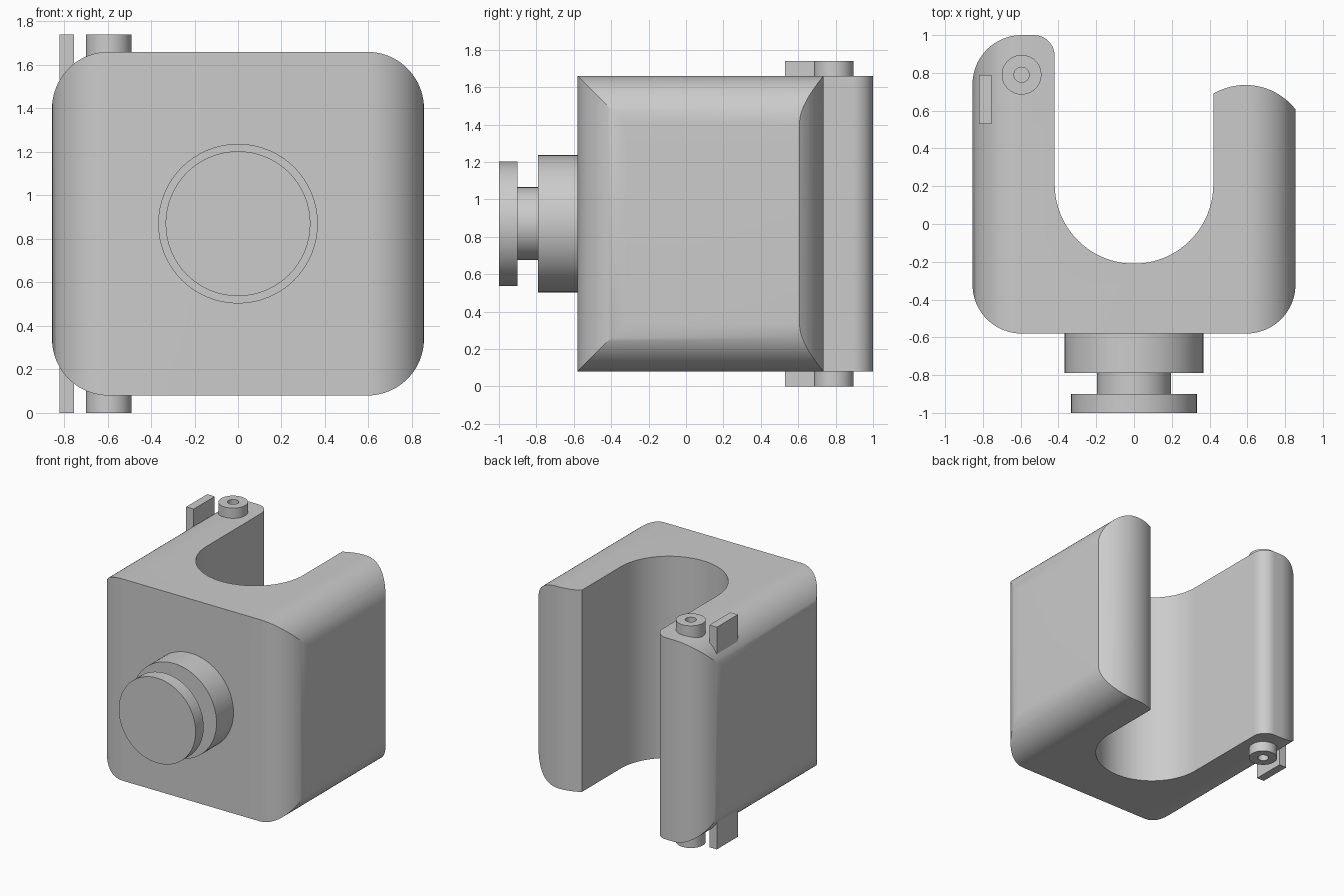
import bpy, bmesh
from math import sin, cos, pi, radians, atan2
from mathutils import Matrix

cube = bpy.data.objects.get("Cube")
if cube:
    bpy.data.objects.remove(cube, do_unlink=True)

grey = bpy.data.materials.new("plain_grey")
grey.use_nodes = True
colour = (0.6, 0.6, 0.6, 1)
grey.diffuse_color = colour
grey.node_tree.nodes["Principled BSDF"].inputs["Base Color"].default_value = colour


def arc(cx, cy, r, start, end, n=20):
    """Points on an arc, angles in degrees."""
    steps = [radians(start + (end - start) * i / n) for i in range(n + 1)]
    return [(cx + r * cos(a), cy + r * sin(a)) for a in steps]


def finish(bm, name):
    bmesh.ops.recalc_face_normals(bm, faces=bm.faces)
    mesh = bpy.data.meshes.new(name)
    bm.to_mesh(mesh)
    bm.free()
    mesh.materials.append(grey)
    obj = bpy.data.objects.new(name, mesh)
    bpy.context.collection.objects.link(obj)
    return obj


def prism(name, outline, place, depth):
    """Extrude an outline; place maps each outline point to 3D."""
    bm = bmesh.new()
    face = bm.faces.new([bm.verts.new(place(u, v)) for u, v in outline])
    ext = bmesh.ops.extrude_face_region(bm, geom=[face])["geom"]
    bmesh.ops.translate(bm, vec=depth, verts=[g for g in ext if isinstance(g, bmesh.types.BMVert)])
    return finish(bm, name)


def lathe(name, profile, location, tilt=0, segments=64):
    """Revolve (radius, height) points about z, then tilt about x."""
    bm = bmesh.new()
    verts = [bm.verts.new((r, 0, h)) for r, h in profile]
    edges = [bm.edges.new(pair) for pair in zip(verts, verts[1:])]
    bmesh.ops.spin(bm, geom=verts + edges, cent=(0, 0, 0), axis=(0, 0, 1),
                   angle=2 * pi, steps=segments, use_duplicate=False)
    bmesh.ops.remove_doubles(bm, verts=bm.verts, dist=0.0001)
    bm.transform(Matrix.Translation(location) @ Matrix.Rotation(tilt, 4, "X"))
    return finish(bm, name)


def smooth(obj):
    bpy.ops.object.select_all(action="DESELECT")
    obj.select_set(True)
    bpy.context.view_layer.objects.active = obj
    bpy.ops.object.shade_smooth_by_angle(angle=radians(25))


# Body: a U-shaped plan, intersected with a rounded front outline
W, R = 0.855, 0.26
BOTTOM, TOP, FRONT = 0.08, 1.66, -0.58
tip_x, tip_y, tip_r = 0.59, 0.40, 0.336
outer = pi / 2 - atan2(W - tip_x, 0.605 - tip_y)
inner = pi / 2 + atan2(tip_x - 0.42, 0.69 - tip_y)
plan = (arc(-W + R, FRONT + R, R, 180, 270)
        + arc(W - R, FRONT + R, R, 270, 360)
        + arc(tip_x, tip_y, tip_r, outer * 180 / pi, inner * 180 / pi)
        + arc(0, 0.21, 0.42, 0, -180, 40)
        + arc(-0.53, 0.89, 0.11, 0, 90)
        + arc(-W + R, 1 - R, R, 90, 180))
body = prism("clamp_body", plan, lambda u, v: (u, v, BOTTOM), (0, 0, TOP - BOTTOM))

front = (arc(-W + R, BOTTOM + R, R, 180, 270) + arc(W - R, BOTTOM + R, R, 270, 360)
         + arc(W - R, TOP - R, R, 0, 90) + arc(-W + R, TOP - R, R, 90, 180))
cutter = prism("rounding_cutter", front, lambda u, v: (u, -1.5, v), (0, 3, 0))
mod = body.modifiers.new("rounded_edges", "BOOLEAN")
mod.operation = "INTERSECT"
mod.solver = "EXACT"
mod.object = cutter
bpy.context.view_layer.objects.active = body
bpy.ops.object.modifier_apply(modifier=mod.name)
bpy.data.objects.remove(cutter, do_unlink=True)
smooth(body)

# Stepped knob on the front
knob = lathe("front_knob", [(0, -0.02), (0.367, -0.02), (0.367, 0.21), (0.195, 0.21),
                            (0.195, 0.32), (0.333, 0.32), (0.333, 0.42), (0, 0.42)],
             (0, FRONT, 0.87), radians(90))
smooth(knob)

# Hinge pin with a small hole in each end
HEIGHT, HOLE = 1.74, 0.12
pin = lathe("hinge_pin", [(0, HOLE), (0.04, HOLE), (0.04, 0), (0.105, 0), (0.105, HEIGHT),
                          (0.04, HEIGHT), (0.04, HEIGHT - HOLE), (0, HEIGHT - HOLE)],
            (-0.595, 0.79, 0), segments=40)
smooth(pin)

# Flat stop bar beside the pin
prism("stop_bar", [(-0.82, 0.53), (-0.755, 0.53), (-0.755, 0.79), (-0.82, 0.79)],
      lambda u, v: (u, v, 0), (0, 0, HEIGHT))
